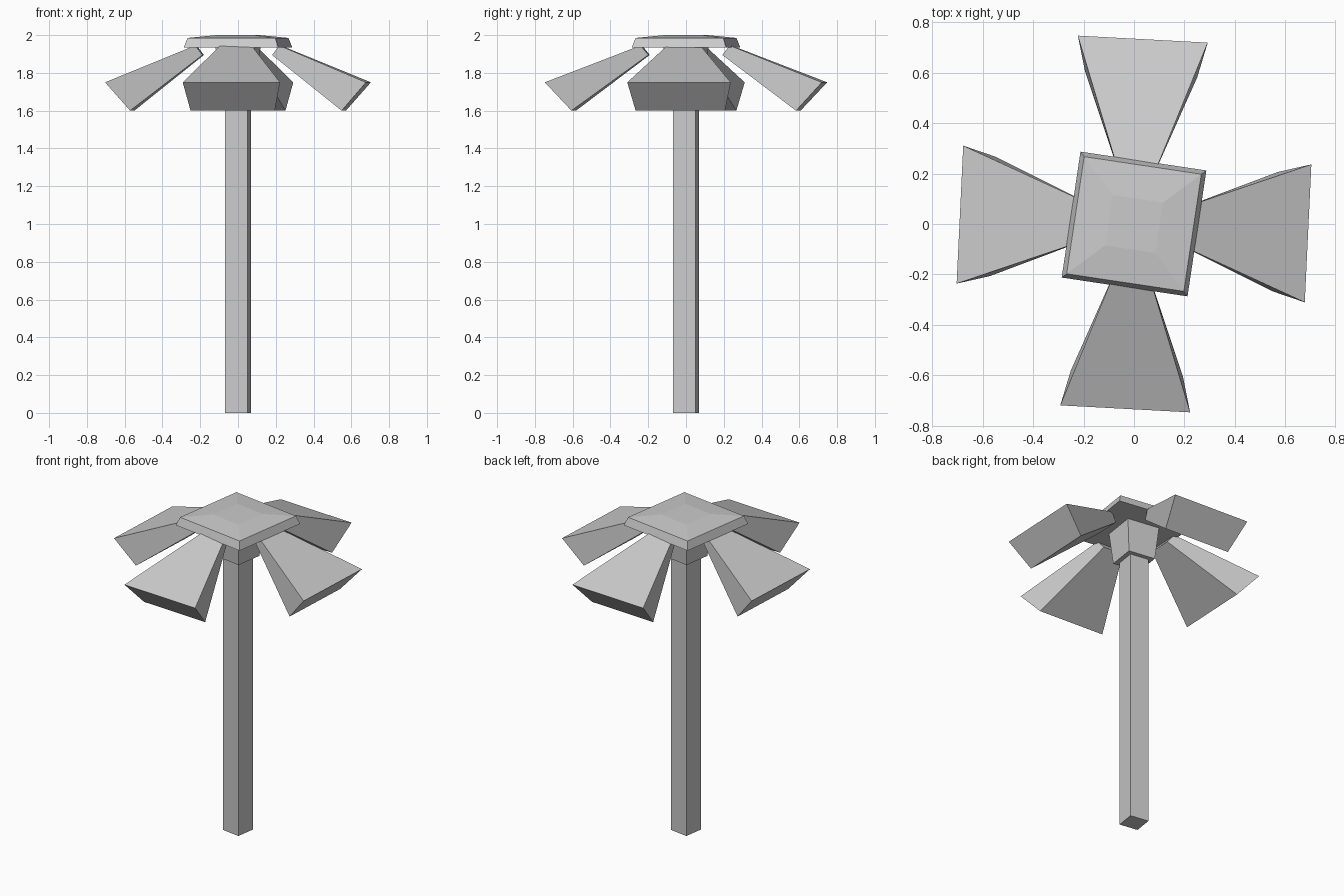
import bpy
from math import cos, sin, radians, pi

if "Cube" in bpy.data.objects:
    bpy.data.objects.remove(bpy.data.objects["Cube"])

TWIST = radians(-8.5)          # pole, hub and cap share this turn
BLADE_TURN = radians(-2.9)     # blades are turned a little less


def make(name, verts, faces):
    mesh = bpy.data.meshes.new(name)
    mesh.from_pydata(verts, [], faces)
    mesh.update()
    ob = bpy.data.objects.new(name, mesh)
    bpy.context.collection.objects.link(ob)
    return ob


def stack(name, rings):
    """Four-sided solid from (half side, z) levels, bottom to top."""
    verts = []
    for half, z in rings:
        for k in range(4):
            a = TWIST + pi / 4 + k * pi / 2
            r = half * 2 ** 0.5
            verts.append((r * cos(a), r * sin(a), z))
    faces = [(3, 2, 1, 0)]
    for i in range(len(rings) - 1):
        for k in range(4):
            n = (k + 1) % 4
            faces.append((4 * i + k, 4 * i + n, 4 * i + 4 + n, 4 * i + 4 + k))
    t = 4 * (len(rings) - 1)
    faces.append((t, t + 1, t + 2, t + 3))
    return make(name, verts, faces)


def blade(name, angle):
    """Flared drooping wedge: (radius, half width, z) at its four cross edges."""
    edges = [(0.19, 0.07, 1.895), (0.578, 0.23, 1.60),
             (0.713, 0.266, 1.75), (0.23, 0.085, 1.945)]
    verts = []
    for side in (-1, 1):
        for r, w, z in edges:
            t = side * w
            x = r * cos(angle) - t * sin(angle)
            y = r * sin(angle) + t * cos(angle)
            verts.append((x * 0.97, y * 1.03, z))
    faces = [(0, 1, 2, 3), (7, 6, 5, 4)]
    for k in range(4):
        n = (k + 1) % 4
        faces.append((k, k + 4, n + 4, n))
    return make(name, verts, faces)


# Square post
stack("post", [(0.06, 0.0), (0.06, 1.80)])

# Tapered hub under the cap
stack("hub", [(0.087, 1.735), (0.105, 1.94)])

# Bevelled square cap with a shallow top
stack("cap", [(0.2525, 1.935), (0.235, 1.985), (0.101, 2.0)])

# Four drooping blades
for i, side in enumerate(("right", "back", "left", "front")):
    blade(side + "_blade", BLADE_TURN + i * pi / 2)
